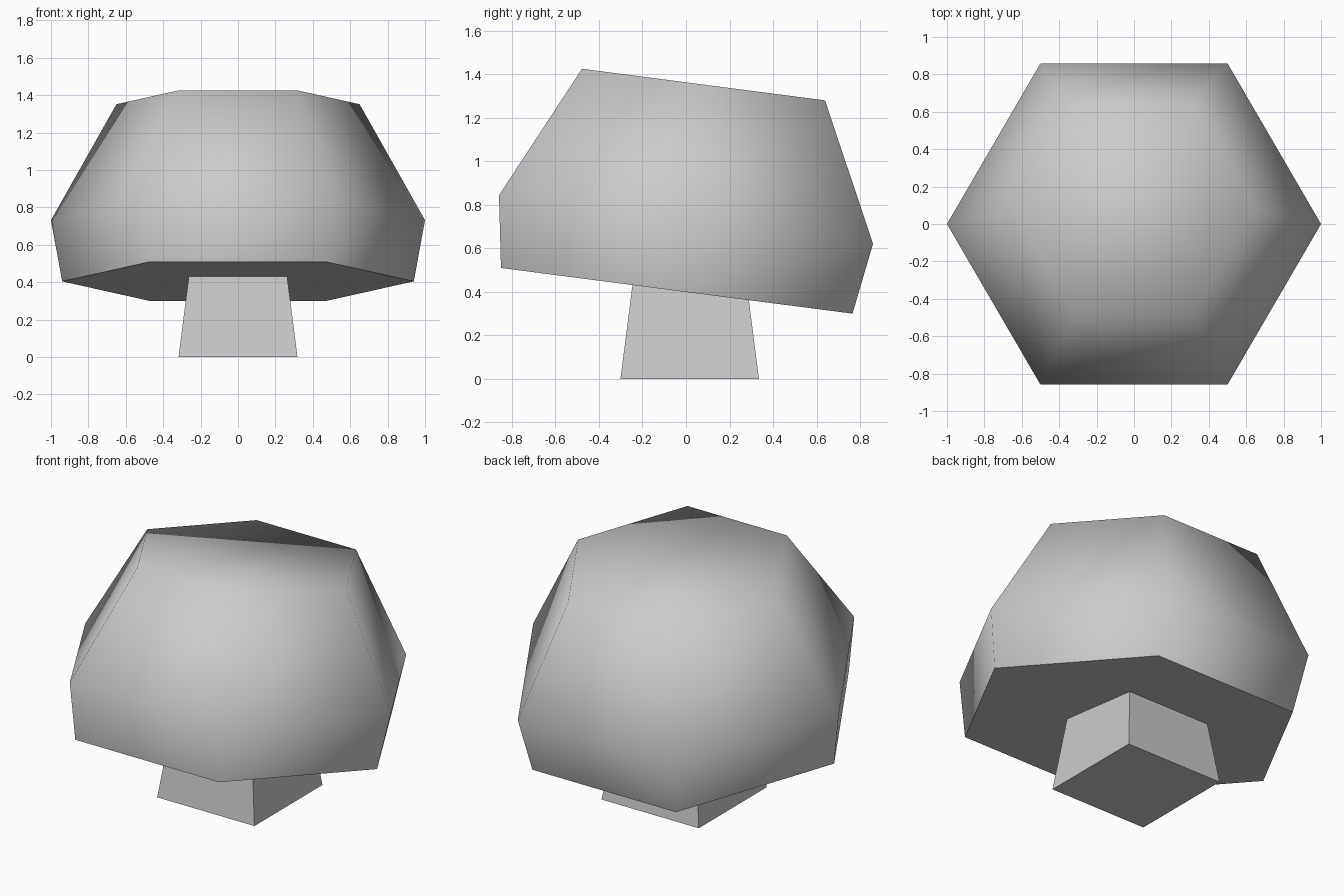
import bpy, bmesh, math
from mathutils import Matrix, Vector

if "Cube" in bpy.data.objects:
    bpy.data.objects.remove(bpy.data.objects["Cube"])

grey = bpy.data.materials.new("plain grey")
grey.diffuse_color = (0.6, 0.6, 0.6, 1)
grey.use_nodes = True
grey.node_tree.nodes["Principled BSDF"].inputs["Base Color"].default_value = grey.diffuse_color


def loft(name, rings, matrix):
    """Closed solid through matching rings of points."""
    bm = bmesh.new()
    loops = [[bm.verts.new(matrix @ Vector(p)) for p in ring] for ring in rings]
    n = len(loops[0])
    bm.faces.new(loops[0][::-1])
    bm.faces.new(loops[-1])
    for a, b in zip(loops, loops[1:]):
        for i in range(n):
            j = (i + 1) % n
            bm.faces.new((a[i], a[j], b[j], b[i]))
    bmesh.ops.recalc_face_normals(bm, faces=bm.faces)
    mesh = bpy.data.meshes.new(name)
    bm.to_mesh(mesh)
    bm.free()
    mesh.materials.append(grey)
    obj = bpy.data.objects.new(name, mesh)
    bpy.context.collection.objects.link(obj)
    return obj


def polygon(radius, z, sides, turn=0.0):
    angles = [turn + math.tau * i / sides for i in range(sides)]
    return [(radius * math.cos(a), radius * math.sin(a), z) for a in angles]


# Tapered square stem, ending inside the cap
stem = loft("stem",
            [polygon(half * math.sqrt(2), z, 4, math.pi / 4)
             for half, z in ((0.318, 0.0), (0.254, 0.5))],
            Matrix.Translation((0, 0.017, 0)))

# Six-sided cap, leaning towards the back
tilt = Matrix.Translation((0, 0, 0.732)) @ Matrix.Rotation(math.radians(-7.4), 4, 'X')
cap = loft("cap",
           [polygon(r, z, 6) for r, z in ((0.94, -0.33), (1.0, 0.0), (0.65, 0.625))],
           tilt)

# Smooth dome with a sharp lower rim
bpy.ops.object.select_all(action='DESELECT')
cap.select_set(True)
bpy.context.view_layer.objects.active = cap
bpy.ops.object.shade_smooth_by_angle(angle=math.radians(72))
